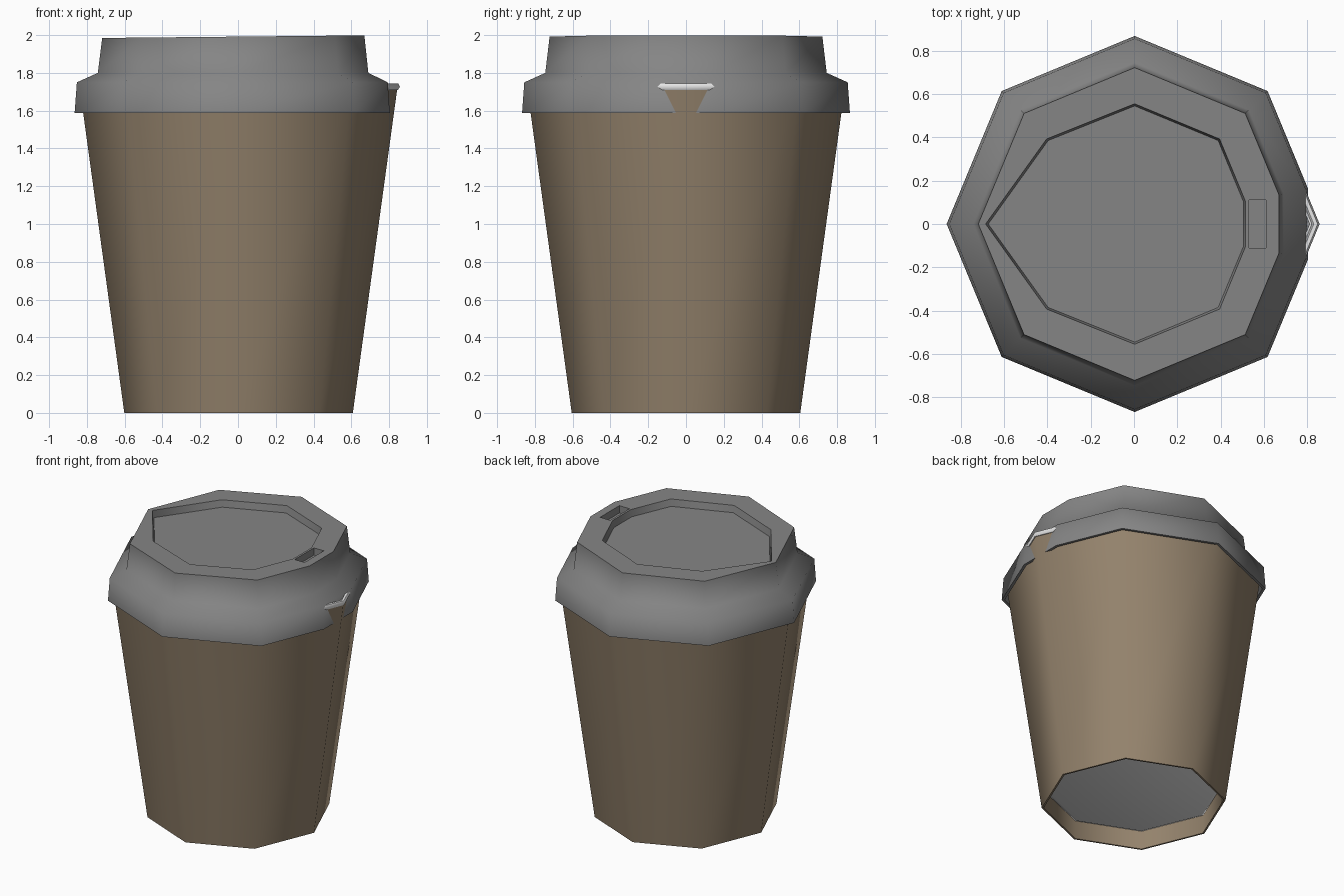
import bpy, bmesh, math
from mathutils import Vector

if "Cube" in bpy.data.objects:
    bpy.data.objects.remove(bpy.data.objects["Cube"])

CX = 0.003  # small centring offset shared by all parts


def material(name, rgb):
    m = bpy.data.materials.new(name)
    m.diffuse_color = (*rgb, 1)
    m.use_nodes = True
    m.node_tree.nodes["Principled BSDF"].inputs["Base Color"].default_value = m.diffuse_color
    return m


BROWN = material("brown_card", (0.295, 0.225, 0.150))
GREY = material("grey_plastic", (0.235, 0.235, 0.235))
WHITE = material("white_paper", (0.85, 0.85, 0.85))


def octagon(r, z):
    return [Vector((CX + r * math.cos(i * math.pi / 4), r * math.sin(i * math.pi / 4), z))
            for i in range(8)]


def lid_ring(r, z, tilt=0.0, stretch=1.0):
    # octagon whose +x corner is cut off; stretch pulls the -x corner out
    a = math.radians(11.5)
    cut = r * math.cos(math.pi / 8) / math.cos(math.pi / 8 - a)
    polar = [(cut, a)] + [(r, i * math.pi / 4) for i in range(1, 8)] + [(cut, -a)]
    pts = []
    for i, (rad, ang) in enumerate(polar):
        k = stretch if i == 4 else 1 + (stretch - 1) * 0.15 if i in (3, 5) else 1
        x, y = rad * k * math.cos(ang), rad * math.sin(ang)
        pts.append(Vector((CX + x, y, z + tilt * x)))
    return pts


def loft(name, rings, mat, cap_start=False, cap_end=False, loop=False, angle=60):
    bm = bmesh.new()
    vs = [[bm.verts.new(p) for p in ring] for ring in rings]
    n = len(vs[0])
    pairs = list(zip(vs, vs[1:])) + ([(vs[-1], vs[0])] if loop else [])
    for a, b in pairs:
        for i in range(n):
            j = (i + 1) % n
            bm.faces.new((a[i], a[j], b[j], b[i]))
    if cap_start:
        bm.faces.new(vs[0][::-1])
    if cap_end:
        bm.faces.new(vs[-1])
    bmesh.ops.recalc_face_normals(bm, faces=bm.faces)
    me = bpy.data.meshes.new(name)
    bm.to_mesh(me)
    bm.free()
    me.materials.append(mat)
    ob = bpy.data.objects.new(name, me)
    bpy.context.collection.objects.link(ob)
    if angle:
        smooth(ob, angle)
    return ob


def smooth(ob, angle):
    bpy.ops.object.select_all(action='DESELECT')
    bpy.context.view_layer.objects.active = ob
    ob.select_set(True)
    bpy.ops.object.shade_smooth_by_angle(angle=math.radians(angle))


# Brown outer wall, folded up under the base
loft("cup_wall", [octagon(r, z) for r, z in
     [(0.595, 0.135), (0.592, 0.0), (0.605, 0.0), (0.840, 1.715), (0.825, 1.715), (0.600, 0.135)]],
     BROWN, loop=True)

# White inner cup with its raised floor
loft("cup_liner", [octagon(r, z) for r, z in
     [(0.57, 0.125), (0.595, 0.135), (0.820, 1.72), (0.808, 1.72), (0.585, 0.15)]],
     WHITE, cap_start=True, cap_end=True)

# White rolled rim
loft("cup_rim", [octagon(0.836 + 0.018 * math.cos(t), 1.727 + 0.019 * math.sin(t))
     for t in [i * math.pi / 3 for i in range(6)]], WHITE, loop=True)

# Lid: skirt, shoulder, raised top with a sunken panel
T = 0.010
lid = loft("lid", [
    lid_ring(0.832, 1.745), lid_ring(0.848, 1.587),
    lid_ring(0.868, 1.587), lid_ring(0.856, 1.75),
    lid_ring(0.745, 1.80), lid_ring(0.722, 1.992, T),
    lid_ring(0.555, 1.992, T, 1.24), lid_ring(0.545, 1.943, T, 1.24)],
    GREY, cap_start=True, cap_end=True, angle=None)

# Drinking hole cut into the rim
bpy.ops.mesh.primitive_cube_add(size=1, location=(0.57, 0, 2.02))
cutter = bpy.context.object
cutter.name = "drinking_hole_cutter"
cutter.scale = (0.08, 0.22, 0.15)
cutter.data.materials.append(GREY)
cutter.hide_render = True
mod = lid.modifiers.new("drinking_hole", 'BOOLEAN')
mod.operation, mod.solver, mod.object = 'DIFFERENCE', 'EXACT', cutter
bpy.ops.object.select_all(action='DESELECT')
bpy.context.view_layer.objects.active = lid
lid.select_set(True)
bpy.ops.object.modifier_apply(modifier=mod.name)
bpy.data.objects.remove(cutter)
smooth(lid, 70)
